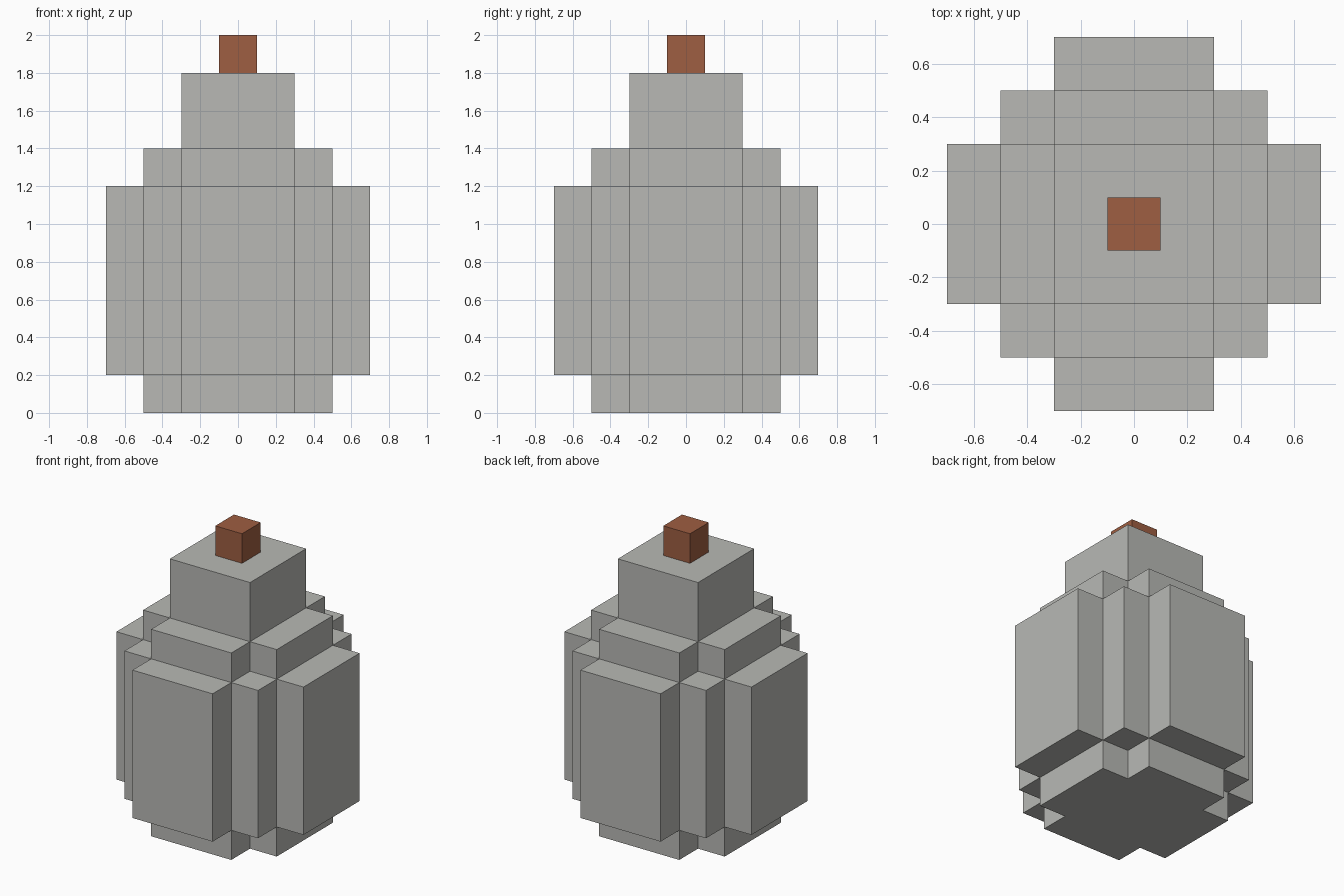
import bpy
import bmesh

cube = bpy.data.objects.get("Cube")
if cube:
    bpy.data.objects.remove(cube, do_unlink=True)


def material(name, rgb):
    mat = bpy.data.materials.new(name)
    color = (*rgb, 1.0)
    mat.use_nodes = True
    mat.diffuse_color = color
    mat.node_tree.nodes["Principled BSDF"].inputs["Base Color"].default_value = color
    return mat


def stepped_outline(corners):
    """Full counter-clockwise outline from the outer corners of the +x +y quadrant."""
    quadrant = []
    for i, (x, y) in enumerate(corners):
        if i:
            quadrant.append((x, corners[i - 1][1]))  # inner corner between steps
        quadrant.append((x, y))
    outline = []
    for _ in range(4):
        outline += quadrant
        quadrant = [(-y, x) for x, y in quadrant]  # quarter turn
    return outline


def layer(name, corners, z0, z1, mat):
    """Extrude a stepped outline between two heights."""
    bm = bmesh.new()
    base = bm.faces.new([bm.verts.new((x, y, z0)) for x, y in stepped_outline(corners)])
    top = bmesh.ops.extrude_face_region(bm, geom=[base], use_keep_orig=True)["geom"]
    verts = [g for g in top if isinstance(g, bmesh.types.BMVert)]
    bmesh.ops.translate(bm, vec=(0, 0, z1 - z0), verts=verts)
    bmesh.ops.recalc_face_normals(bm, faces=bm.faces)
    mesh = bpy.data.meshes.new(name)
    bm.to_mesh(mesh)
    bm.free()
    mesh.materials.append(mat)
    obj = bpy.data.objects.new(name, mesh)
    bpy.context.collection.objects.link(obj)
    return obj


glass = material("pale grey glass", (0.480, 0.485, 0.462))
cork = material("brown cork", (0.342, 0.112, 0.054))

# Outer corners of each outline, in one quadrant
cross = [(0.5, 0.3), (0.3, 0.5)]
wide_cross = [(0.7, 0.3), (0.5, 0.5), (0.3, 0.7)]

# Bottle layers from the ground up, then the stopper
layer("base", cross, 0.0, 0.2, glass)
layer("body", wide_cross, 0.2, 1.2, glass)
layer("shoulder", cross, 1.2, 1.4, glass)
layer("neck", [(0.3, 0.3)], 1.4, 1.8, glass)
layer("stopper", [(0.1, 0.1)], 1.8, 2.0, cork)
